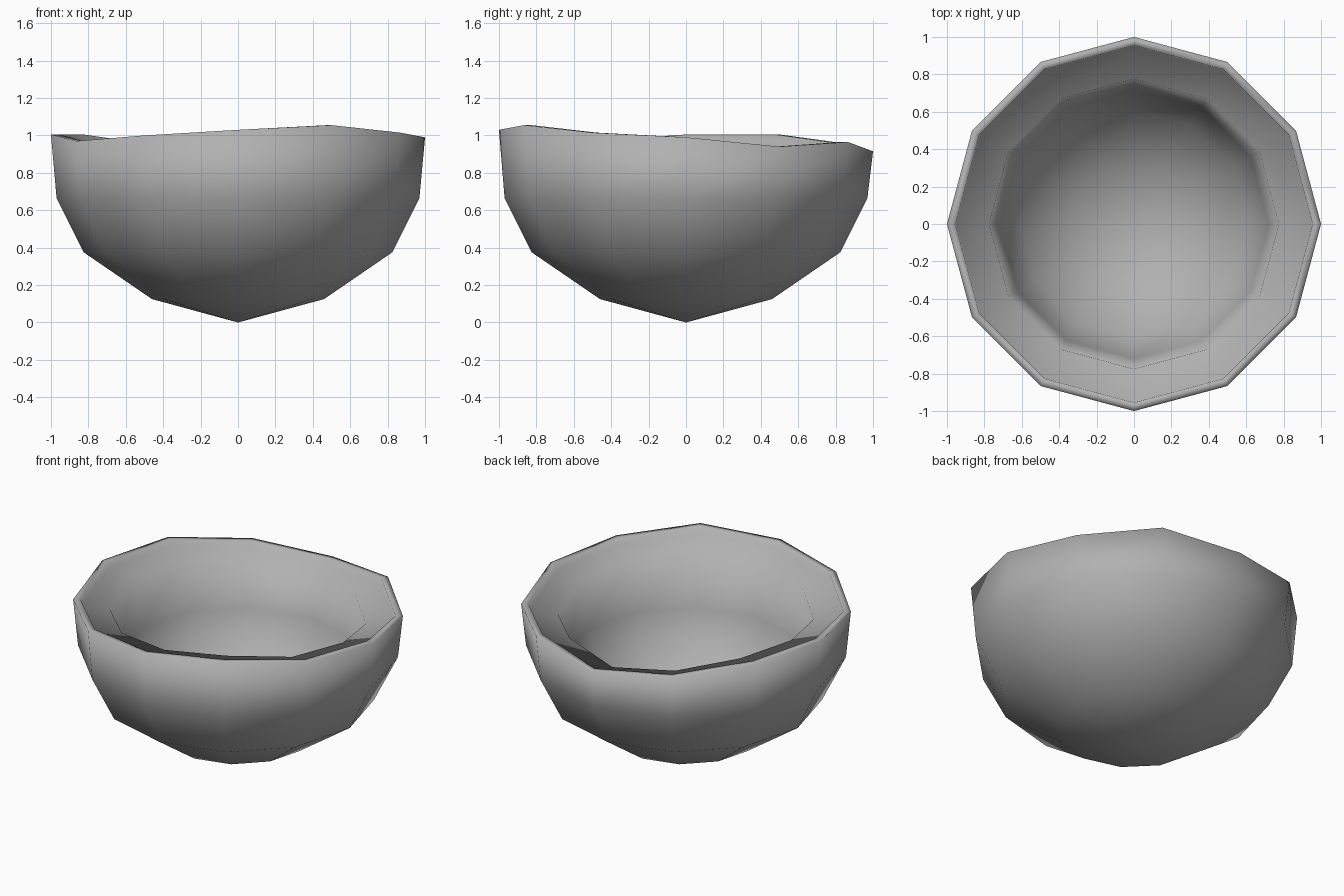
import bpy, bmesh, math

if "Cube" in bpy.data.objects:
    bpy.data.objects.remove(bpy.data.objects["Cube"])

SIDES = 12
# uneven height of the hand-made rim, counter-clockwise from +x
RIM = [0.99, 0.94, 0.965, 0.915, 0.955, 1.005, 1.005, 0.97, 1.0, 1.03, 1.055, 1.015]

# profile rings: (radius, z, follows the rim height)
PROFILE = [
    (0.46, 0.125, False), (0.825, 0.375, False), (0.97, 0.665, False),    # outside
    (1.0, 0.0, True), (0.955, 0.0, True),                                 # rim
    (0.95, -0.04, True), (0.775, -0.06, True),                            # step and inner ledge
    (0.72, 0.62, False), (0.61, 0.38, False), (0.34, 0.19, False),        # inside
]

bm = bmesh.new()


def ring(r, z, on_rim):
    verts = []
    for i in range(SIDES):
        a = 2 * math.pi * i / SIDES
        verts.append(bm.verts.new((r * math.cos(a), r * math.sin(a),
                                   z + (RIM[i] if on_rim else 0))))
    return verts


rings = [ring(*p) for p in PROFILE]

# walls
for lo, hi in zip(rings, rings[1:]):
    for i in range(SIDES):
        j = (i + 1) % SIDES
        bm.faces.new((lo[i], lo[j], hi[j], hi[i]))

# pointed bottom outside and inside
for loop, z in ((rings[0], 0.0), (rings[-1], 0.1)):
    tip = bm.verts.new((0, 0, z))
    for i in range(SIDES):
        bm.faces.new((loop[i], loop[(i + 1) % SIDES], tip))

bmesh.ops.recalc_face_normals(bm, faces=bm.faces)
for f in bm.faces:
    f.smooth = True

mesh = bpy.data.meshes.new("bowl")
bm.to_mesh(mesh)
bm.free()
bowl = bpy.data.objects.new("bowl", mesh)
bpy.context.collection.objects.link(bowl)

# dark grey clay
clay = bpy.data.materials.new("clay")
clay.diffuse_color = (0.44, 0.44, 0.44, 1)
clay.use_nodes = True
clay.node_tree.nodes["Principled BSDF"].inputs["Base Color"].default_value = clay.diffuse_color
mesh.materials.append(clay)
